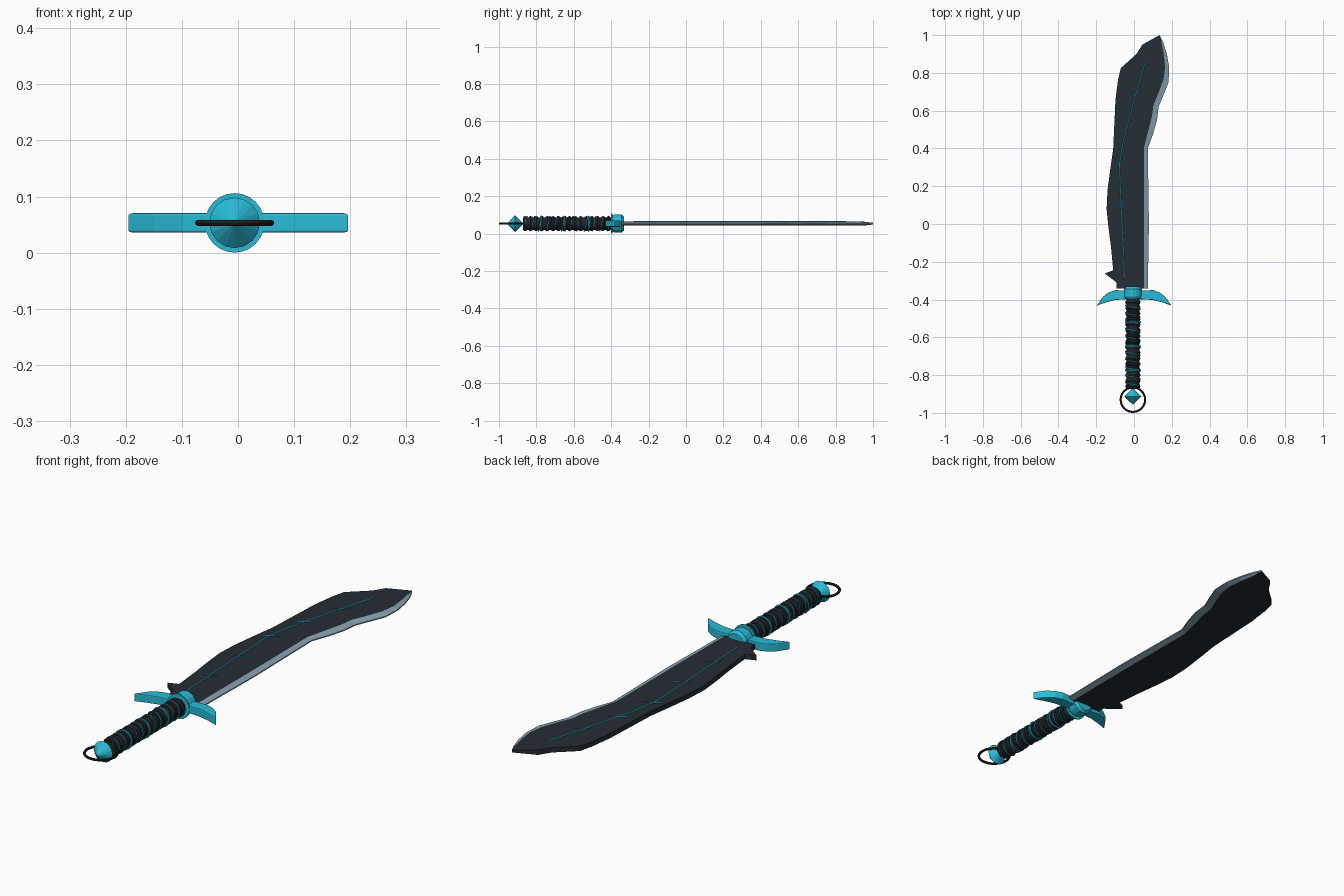
import bpy, bmesh, math
from mathutils import Vector

if "Cube" in bpy.data.objects:
    bpy.data.objects.remove(bpy.data.objects["Cube"])

CX, CZ = -0.006, 0.053  # long axis of the sword


def material(name, rgb):
    m = bpy.data.materials.new(name)
    m.diffuse_color = (*rgb, 1)
    m.use_nodes = True
    m.node_tree.nodes["Principled BSDF"].inputs["Base Color"].default_value = m.diffuse_color
    return m


DARK = material("dark_steel", (0.018, 0.026, 0.035))
WRAP = material("black_wrap", (0.014, 0.017, 0.021))
TEAL = material("teal", (0.022, 0.5, 0.68))
EDGE = material("pale_edge", (0.25, 0.36, 0.43))


def add_mesh(name, verts, faces, mat):
    me = bpy.data.meshes.new(name)
    me.from_pydata(verts, [], faces)
    bm = bmesh.new()
    bm.from_mesh(me)
    bmesh.ops.remove_doubles(bm, verts=bm.verts, dist=1e-5)
    bmesh.ops.recalc_face_normals(bm, faces=bm.faces)
    bm.to_mesh(me)
    bm.free()
    ob = bpy.data.objects.new(name, me)
    bpy.context.collection.objects.link(ob)
    me.materials.append(mat)
    return ob


def plate(name, outline, half, mat):
    """Extrude an xy outline; half(y) gives the half thickness."""
    n = len(outline)
    verts = [(x, y, CZ + s * half(y)) for s in (-1, 1) for x, y in outline]
    faces = [list(range(n)), list(range(n, 2 * n))]
    faces += [(i, (i + 1) % n, n + (i + 1) % n, n + i) for i in range(n)]
    return add_mesh(name, verts, faces, mat)


def lathe(name, profile, sides, mat):
    """Spin (y, radius) points around the sword axis."""
    verts, faces = [], []
    for y, r in profile:
        for k in range(sides):
            a = math.tau * k / sides
            verts.append((CX + r * math.cos(a), y, CZ + r * math.sin(a)))
    for j in range(len(profile) - 1):
        for k in range(sides):
            k2 = (k + 1) % sides
            faces.append((j * sides + k, j * sides + k2, (j + 1) * sides + k2, (j + 1) * sides + k))
    last = (len(profile) - 1) * sides
    if profile[0][1] > 0.001:
        faces.append(list(range(sides)))
    if profile[-1][1] > 0.001:
        faces.append(list(range(last, last + sides)))
    return add_mesh(name, verts, faces, mat)


def tube(name, paths, radius, mat):
    cu = bpy.data.curves.new(name, 'CURVE')
    cu.dimensions = '3D'
    cu.bevel_depth = radius
    cu.bevel_resolution = 1
    cu.use_fill_caps = True
    for path in paths:
        sp = cu.splines.new('POLY')
        sp.points.add(len(path) - 1)
        for p, co in zip(sp.points, path):
            p.co = (*co, 1)
    cu.materials.append(mat)
    ob = bpy.data.objects.new(name, cu)
    bpy.context.collection.objects.link(ob)
    return ob


def torus(name, y, major, minor, mat, rot):
    bpy.ops.mesh.primitive_torus_add(location=(CX, y, CZ), rotation=rot, major_radius=major,
                                     minor_radius=minor, major_segments=24, minor_segments=8)
    ob = bpy.context.object
    ob.name = name
    ob.data.materials.append(mat)
    bpy.ops.object.shade_smooth_by_angle()
    return ob


# Blade body: spine from tip to guard, then the line where the bevel starts
TIP = (0.135, 1.0)
spine = [(0.09, 0.975), (0.045, 0.95), (0.013, 0.9), (-0.07, 0.825), (-0.085, 0.76),
         (-0.098, 0.66), (-0.104, 0.53), (-0.11, 0.4), (-0.127, 0.28), (-0.14, 0.18),
         (-0.145, 0.08), (-0.135, -0.02), (-0.122, -0.12), (-0.11, -0.245), (-0.155, -0.262),
         (-0.092, -0.31), (-0.092, -0.342)]
inner = [(0.052, -0.342), (0.054, 0.0), (0.052, 0.4), (0.077, 0.5), (0.095, 0.57), (0.103, 0.63),
         (0.128, 0.69), (0.156, 0.765), (0.165, 0.83), (0.157, 0.9), (0.145, 0.96)]
outer = [(0.073, -0.342), (0.079, 0.0), (0.073, 0.4), (0.102, 0.48), (0.122, 0.55), (0.13, 0.62),
         (0.155, 0.68), (0.183, 0.75), (0.186, 0.83), (0.174, 0.9), (0.155, 0.96)]


def blade_half(y):
    return 0.0105 if y < 0.955 else 0.0105 - 0.006 * min(1, (y - 0.955) / 0.04)


plate("blade", [TIP] + spine + inner, blade_half, DARK)

# Sharpened edge: strip tapering from the body to a thin lip
verts, faces = [], []
for (xi, yi), (xo, yo) in zip(inner + [TIP], outer + [TIP]):
    h = blade_half(yi)
    verts += [(xi, yi, CZ - h), (xo, yo, CZ - 0.0025), (xo, yo, CZ + 0.0025), (xi, yi, CZ + h)]
for i in range(len(inner)):
    a = 4 * i
    faces += [(a + k, a + k + 1, a + k + 5, a + k + 4) for k in range(3)]
faces.append((0, 1, 2, 3))
add_mesh("blade_edge", verts, faces, EDGE)

# Glowing vein and its short cross ticks on the upper face
top = CZ + 0.0105
vein = [(-0.05, -0.28), (-0.056, -0.12), (-0.066, 0.05), (-0.077, 0.315), (-0.06, 0.42),
        (-0.038, 0.51), (0.013, 0.7), (0.06, 0.855)]
ticks = [(-0.055, -0.12), (-0.055, 0.105), (-0.07, 0.33), (-0.033, 0.515), (0.01, 0.69)]
tube("blade_vein", [[(x, y, top) for x, y in vein]], 0.0028, TEAL)
tube("vein_ticks", [[(x - 0.03, y - 0.02, top), (x + 0.03, y + 0.02, top)] for x, y in ticks],
     0.002, TEAL)

# Guard wings, mirrored about the axis
wing = [(0.02, -0.35), (0.06, -0.352), (0.1, -0.35), (0.135, -0.362), (0.165, -0.385),
        (0.198, -0.432), (0.15, -0.415), (0.1, -0.402), (0.06, -0.4), (0.02, -0.395)]
for side, name in ((1, "guard_wing_right"), (-1, "guard_wing_left")):
    w = plate(name, [(side * x + (0 if side > 0 else 0.001), y) for x, y in wing],
              lambda y: 0.0175, TEAL)
    b = w.modifiers.new("bevel", 'BEVEL')
    b.width, b.segments, b.limit_method = 0.004, 2, 'ANGLE'

# Guard hub and thin collar
lathe("guard_hub", [(-0.395, 0.04), (-0.383, 0.048), (-0.345, 0.048), (-0.332, 0.038)], 16, TEAL)
lathe("guard_collar", [(-0.4, 0.053), (-0.394, 0.053)], 24, TEAL)

# Grip core with rounded wraps
lathe("grip_core", [(-0.872, 0.034), (-0.39, 0.034)], 20, WRAP)
across = (math.pi / 2, 0, 0)
COUNT = 16
for i in range(COUNT):
    torus(f"grip_wrap_{i}", -0.86 + i * 0.0297, 0.028, 0.0125, WRAP, across)

# Teal bands and thread wound round the grip
for i, y in enumerate((-0.775, -0.648, -0.52)):
    torus(f"grip_band_{i}", y, 0.039, 0.004, TEAL, across)
N = 260
thread = []
for i in range(N + 1):
    t = i / N
    a = math.tau * 11 * t
    thread.append((CX + 0.0395 * math.cos(a), -0.86 + 0.45 * t, CZ + 0.0395 * math.sin(a)))
tube("grip_thread", [thread], 0.0022, TEAL)

# Faceted pommel and lanyard ring
lathe("pommel", [(-0.957, 0.0), (-0.914, 0.045), (-0.868, 0.0)], 16, TEAL)
torus("pommel_ring", -0.93, 0.065, 0.0055, WRAP, (0, 0, 0))
